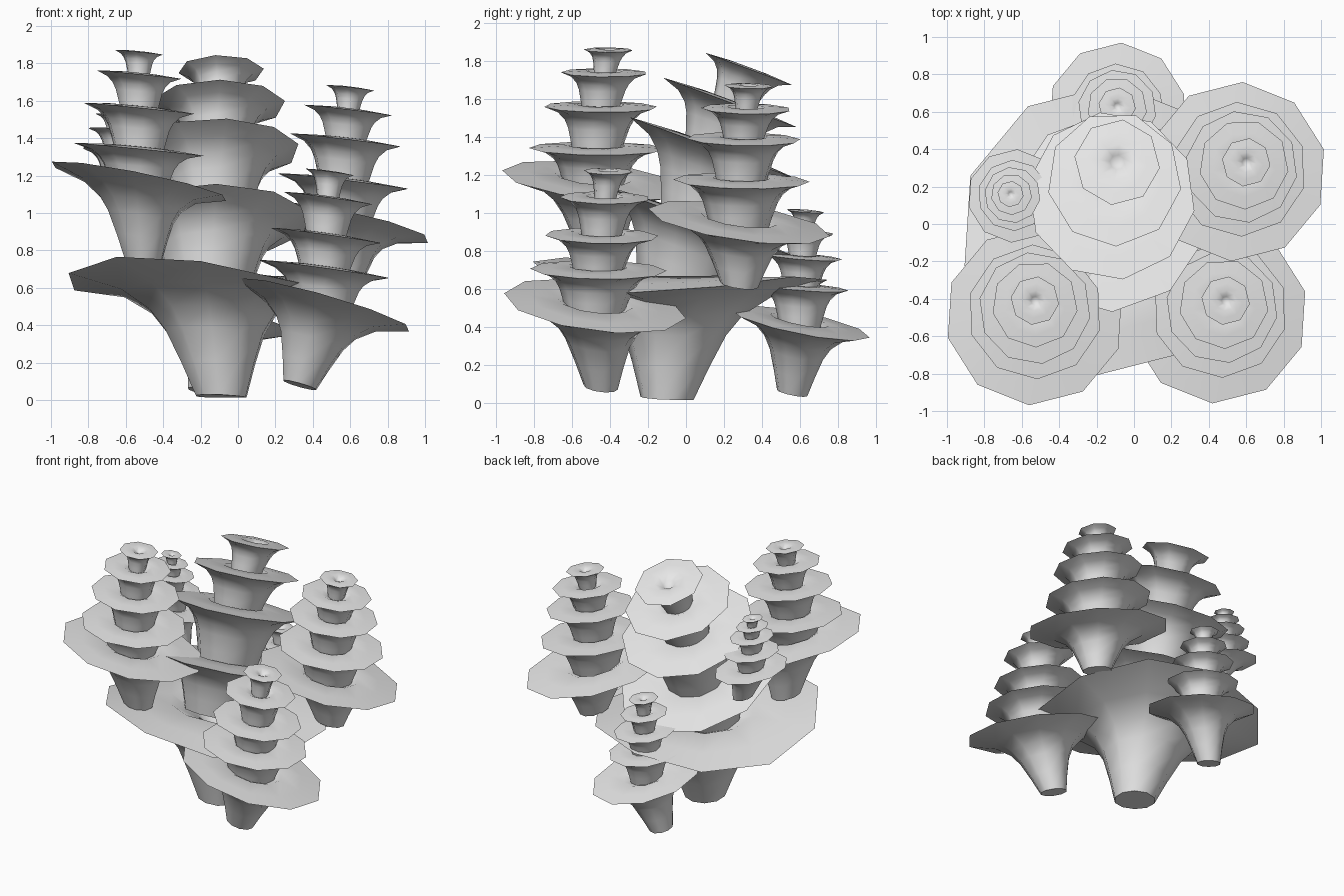
import bpy, bmesh, math

if "Cube" in bpy.data.objects:
    bpy.data.objects.remove(bpy.data.objects["Cube"], do_unlink=True)

grey = bpy.data.materials.new("pale_grey")
grey.use_nodes = True
grey.diffuse_color = (0.8, 0.8, 0.8, 1)
grey.node_tree.nodes["Principled BSDF"].inputs["Base Color"].default_value = (0.8, 0.8, 0.8, 1)

# Outer trumpet wall: share of the flare, share of the height
FLARE = [(0, 0), (0.1, 0.28), (0.21, 0.55), (0.33, 0.72), (0.56, 0.88), (1, 1)]
# Domed top with a central pit: share of the rim radius, drop below the rim (in rim radii)
DISH = [(0.72, -0.02), (0.42, -0.04), (0.17, 0.08)]


def funnel(name, foot, rim, foot_r, rim_r, tilt, sag, sides, turn):
    """One trumpet-shaped tier: closed foot, flared wall, rim and pitted top."""
    bm = bmesh.new()

    def point(h, r, a, z):
        x = foot[0] + (rim[0] - foot[0]) * h
        y = foot[1] + (rim[1] - foot[1]) * h
        dx, dy = r * math.cos(a), r * math.sin(a)
        z += tilt[0] * dx + tilt[1] * dy - sag * r * r * math.cos(2 * a + 1)
        return bm.verts.new((x + dx, y + dy, z))

    height = rim[2] - foot[2]
    levels = [(h, foot_r + (rim_r - foot_r) * f, foot[2] + height * h) for f, h in FLARE]
    levels += [(1, rim_r * f, rim[2] - rim_r * d) for f, d in DISH]
    angles = [turn + math.tau * i / sides for i in range(sides)]
    rings = [[point(h, r, a, z) for a in angles] for h, r, z in levels]
    for low, high in zip(rings, rings[1:]):
        for i in range(sides):
            j = (i + 1) % sides
            bm.faces.new((low[i], low[j], high[j], high[i]))
    bm.faces.new(rings[0][::-1])
    pit = point(1, 0, 0, rim[2] - rim_r * 0.27)
    for i in range(sides):
        bm.faces.new((rings[-1][i], rings[-1][(i + 1) % sides], pit))

    mesh = bpy.data.meshes.new(name)
    bm.to_mesh(mesh)
    bm.free()
    obj = bpy.data.objects.new(name, mesh)
    bpy.context.collection.objects.link(obj)
    mesh.materials.append(grey)
    bpy.ops.object.select_all(action="DESELECT")
    obj.select_set(True)
    bpy.context.view_layer.objects.active = obj
    bpy.ops.object.shade_smooth_by_angle(angle=math.radians(50))


def stack(name, foot, foot_r, start, tip, tilt, upper_tilt, tiers, sag=0):
    """Tiers nested in one another; centres drift from start to tip."""
    for k, (z, r) in enumerate(tiers):
        t = k / (len(tiers) - 1)
        rim = (start[0] + (tip[0] - start[0]) * t, start[1] + (tip[1] - start[1]) * t, z)
        sides = 10 if k < 3 else 9 if k == 3 else 8
        funnel(f"{name}_tier_{k + 1}", foot, rim, foot_r, r, upper_tilt if k else tilt,
               0 if k else sag, sides, 0.25 + 0.1 * k)
        # the next tier stands on this top
        foot = (rim[0], rim[1], z - 0.06 * r)
        if k + 1 < len(tiers):
            foot_r = 0.43 * tiers[k + 1][1]


stack("centre_stack", (-0.09, -0.1, 0.02), 0.14, (-0.15, -0.03), (-0.09, 0.33), (-0.03, -0.06), (0, -0.37),
      [(0.65, 0.78), (0.96, 0.53), (1.34, 0.45), (1.58, 0.36), (1.76, 0.23)], sag=0.115)
stack("back_left_stack", (0.56, 0.28, 0.62), 0.1, (0.55, 0.28), (0.6, 0.33), (-0.2, -0.14), (-0.12, -0.02),
      [(0.95, 0.48), (1.17, 0.36), (1.39, 0.3), (1.55, 0.24), (1.67, 0.13)])
stack("front_left_stack", (0.33, -0.45, 0.08), 0.09, (0.45, -0.48), (0.49, -0.41), (-0.28, -0.12), (-0.14, -0.02),
      [(0.51, 0.48), (0.7, 0.36), (0.88, 0.3), (1.08, 0.24), (1.22, 0.13)])
stack("front_right_stack", (-0.51, -0.45, 0.74), 0.1, (-0.53, -0.49), (-0.53, -0.41), (-0.2, -0.1), (-0.1, -0.01),
      [(1.17, 0.48), (1.34, 0.36), (1.56, 0.3), (1.74, 0.23), (1.86, 0.13)])
stack("back_stack", (-0.19, 0.56, 0.05), 0.08, (-0.09, 0.6), (-0.09, 0.63), (-0.16, -0.2), (-0.08, -0.08),
      [(0.42, 0.37), (0.61, 0.25), (0.77, 0.21), (0.9, 0.16), (1.01, 0.1)])
stack("side_stack", (-0.56, 0.13, 0.96), 0.07, (-0.64, 0.15), (-0.66, 0.16), (-0.15, -0.12), (-0.1, -0.08),
      [(1.2, 0.25), (1.33, 0.19), (1.44, 0.15), (1.52, 0.11), (1.58, 0.07)])
